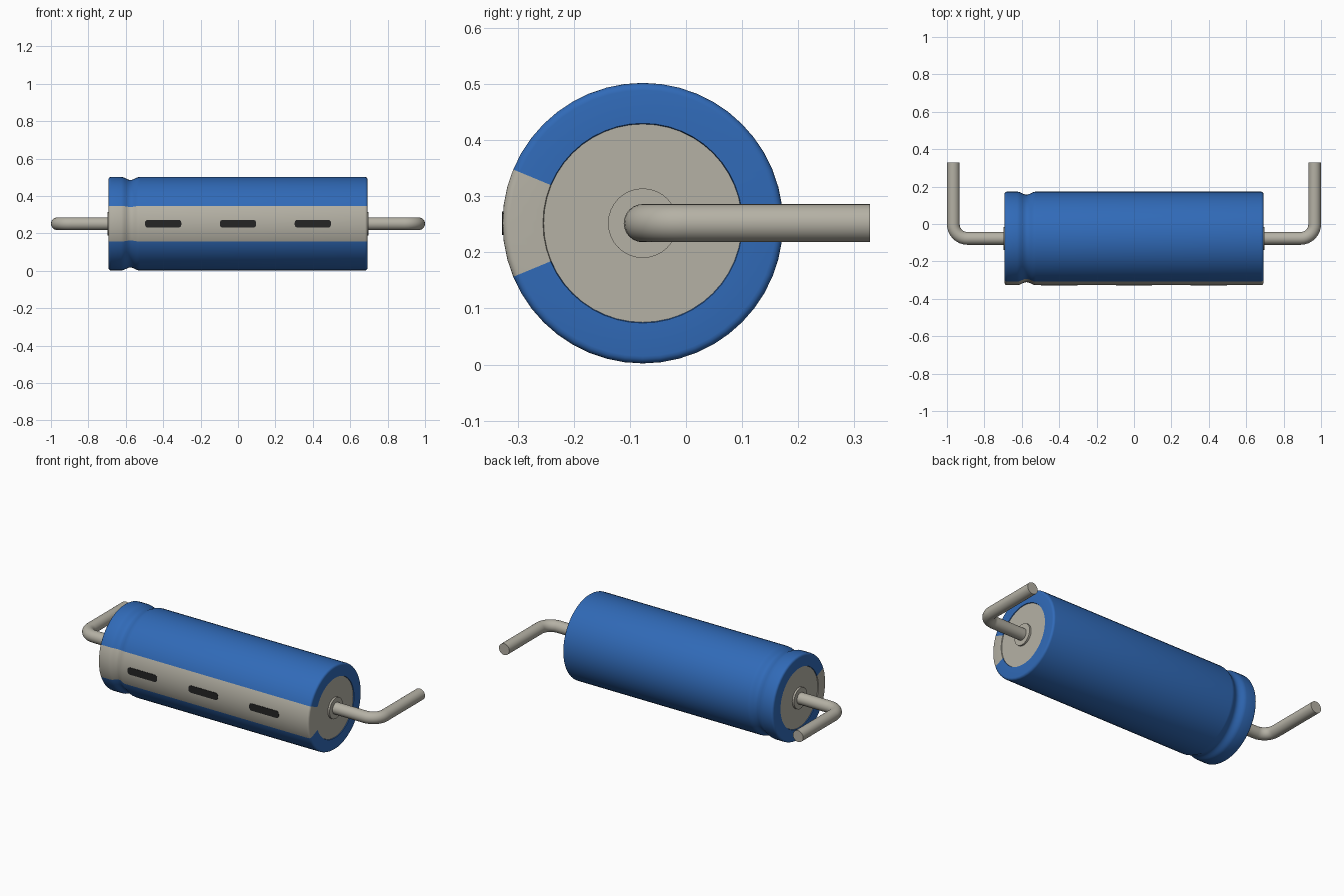
import bpy
import bmesh
from math import sin, cos, pi, radians, atan2

default = bpy.data.objects.get("Cube")
if default:
    bpy.data.objects.remove(default, do_unlink=True)

AXIS_Y, AXIS_Z = -0.077, 0.252
RADIUS, HALF = 0.25, 0.692


def material(name, rgb):
    mat = bpy.data.materials.new(name)
    mat.use_nodes = True
    mat.diffuse_color = (*rgb, 1)
    mat.node_tree.nodes["Principled BSDF"].inputs["Base Color"].default_value = (*rgb, 1)
    return mat


blue = material("sleeve blue", (0.03, 0.145, 0.48))
grey = material("warm grey metal", (0.46, 0.44, 0.375))
black = material("mark black", (0.018, 0.018, 0.018))


def finish(name, bm, mats, smooth=True):
    bmesh.ops.recalc_face_normals(bm, faces=bm.faces)
    mesh = bpy.data.meshes.new(name)
    bm.to_mesh(mesh)
    bm.free()
    obj = bpy.data.objects.new(name, mesh)
    bpy.context.collection.objects.link(obj)
    for mat in mats:
        mesh.materials.append(mat)
    if smooth:
        bpy.ops.object.select_all(action="DESELECT")
        obj.select_set(True)
        bpy.context.view_layer.objects.active = obj
        bpy.ops.object.shade_smooth_by_angle(angle=radians(35))
    return obj


def skin(bm, rings, capped=True):
    """Join successive rings of vertices with quads."""
    for a, b in zip(rings, rings[1:]):
        n = len(a)
        for i in range(n):
            j = (i + 1) % n
            bm.faces.new((a[i], a[j], b[j], b[i]))
    if capped:
        bm.faces.new(rings[0])
        bm.faces.new(rings[-1])


def lathe(name, profile, mats, sides=48, capped=True, rule=None):
    """Turn an (x, radius) profile around the body axis."""
    bm = bmesh.new()
    rings = [[bm.verts.new((x, AXIS_Y + r * cos(2 * pi * i / sides),
                            AXIS_Z + r * sin(2 * pi * i / sides)))
              for i in range(sides)] for x, r in profile]
    skin(bm, rings, capped)
    if rule:
        for face in bm.faces:
            face.material_index = rule(face.calc_center_median())
    return finish(name, bm, mats)


# Sleeve with rounded rims, a crimp groove and a grey stripe along the front
def stripe_rule(c):
    return int(abs(atan2(c.z - AXIS_Z, AXIS_Y - c.y)) < radians(22.5))


def rim(side):
    fillet = 0.013
    lip = [(HALF - 0.006, 0.176), (HALF, 0.178)]
    lip += [(HALF - fillet + fillet * cos(a * pi / 8),
             RADIUS - fillet + fillet * sin(a * pi / 8)) for a in range(5)]
    return [(side * x, r) for x, r in lip]


groove = [(-0.625 + 0.1 * t / 12, RADIUS - 0.016 * sin(pi * t / 12) ** 2)
          for t in range(13)]
lathe("sleeve", rim(-1) + groove + rim(1)[::-1], [blue, grey],
      capped=False, rule=stripe_rule)


# End discs, bosses and bent wire leads on both ends
def lead(name, side):
    wire, bend, turn_x = 0.034, 0.075, 0.966
    path = [(HALF - 0.01, AXIS_Y, 0)]
    for k in range(9):
        a = k * pi / 16
        path.append((turn_x - bend + bend * sin(a), AXIS_Y + bend - bend * cos(a), a))
    path.append((turn_x, 0.328, pi / 2))
    bm = bmesh.new()
    rings = []
    for x, y, a in path:
        ring = []
        for i in range(24):
            u, v = wire * cos(i * pi / 12), wire * sin(i * pi / 12)
            ring.append(bm.verts.new((side * (x + u * sin(a)), y - u * cos(a), AXIS_Z + v)))
        rings.append(ring)
    skin(bm, rings)
    finish(name, bm, [grey])


for label, side in (("left", 1), ("right", -1)):
    lathe(label + "_end_disc", [(side * (HALF - 0.03), 0.177),
                                (side * (HALF - 0.004), 0.177)], [grey])
    lathe(label + "_boss", [(side * (HALF - 0.01), 0.062),
                            (side * 0.699, 0.062)], [grey], sides=32)
    lead(label + "_lead", side)


# Black dashes with rounded corners, laid on the stripe
def dash(name, centre_x):
    half_x, half_z, corner = 0.097, 0.021, 0.016
    bm = bmesh.new()
    outline = []
    for quarter, (sx, sz) in enumerate(((1, 1), (-1, 1), (-1, -1), (1, -1))):
        for k in range(5):
            a = quarter * pi / 2 + k * pi / 8
            outline.append((centre_x + sx * (half_x - corner) + corner * cos(a),
                            sz * (half_z - corner) + corner * sin(a)))
    front = AXIS_Y - RADIUS - 0.001
    skin(bm, [[bm.verts.new((x, y, AXIS_Z + z)) for x, z in outline]
              for y in (front, front + 0.006)])
    finish(name, bm, [black], smooth=False)


for i in (-1, 0, 1):
    dash("stripe_dash_%d" % (i + 2), 0.4 * i)
